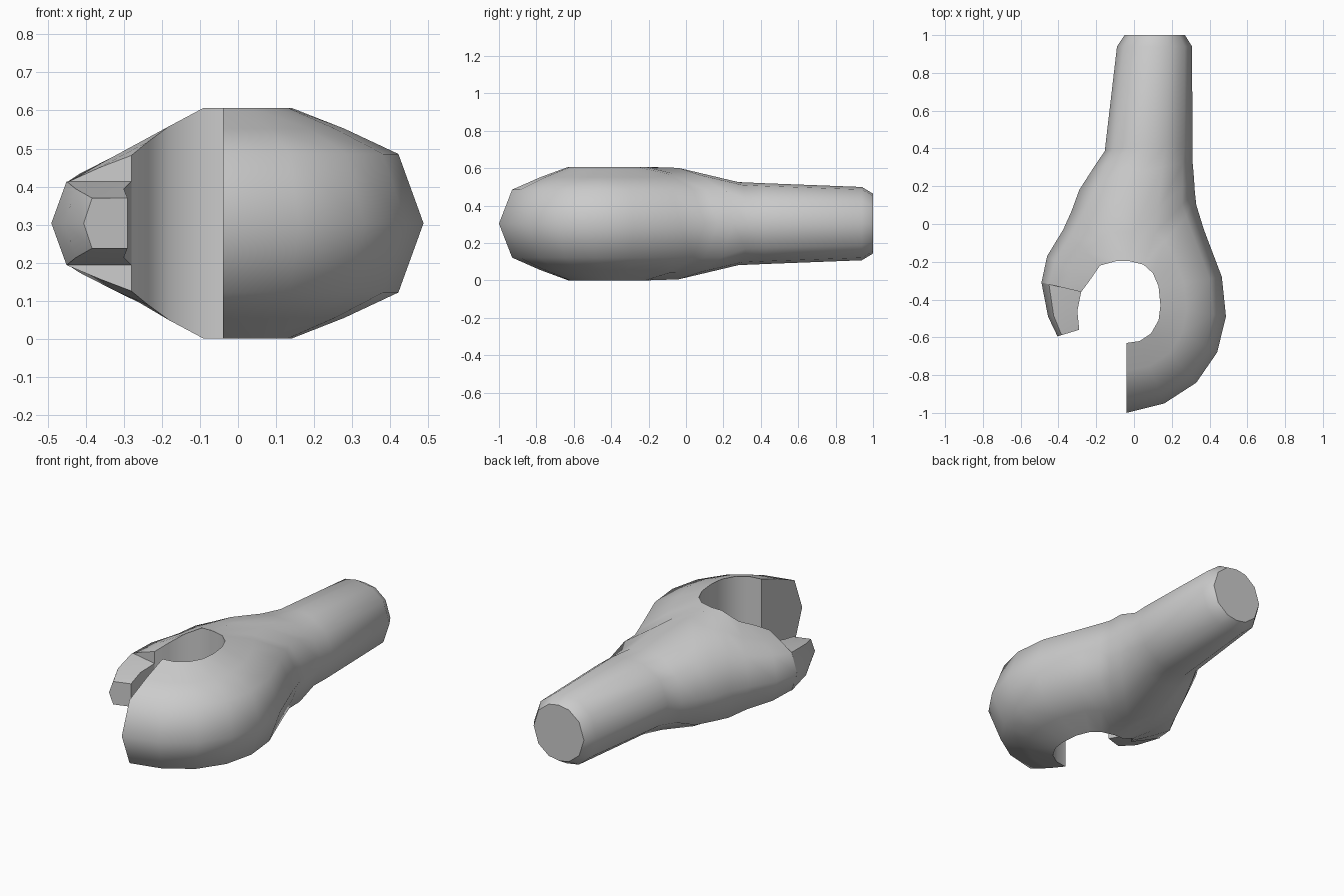
import bpy, bmesh, math

if "Cube" in bpy.data.objects:
    bpy.data.objects.remove(bpy.data.objects["Cube"])

MID = 0.304
FRAC = (0.0, 0.4, 0.81, 1.0)
ARM = (1.0, 0.82, 0.6, 0.0)      # section profile of the jaws
NECK = (1.0, 0.87, 0.6, 0.0)
ROUND = (1.0, 0.93, 0.6, 0.0)    # section profile of the handle
FLAT = (1.0, 1.0, 1.0, 0.0)      # section profile of the thin hook tip

# Stations: inner point, outer point, half height, profile
big_jaw = [
    ((-.04, -.63), (-.04, -1.0), .303, ARM),
    ((.03, -.62), (.16, -.95), .303, ARM),
    ((.09, -.58), (.33, -.84), .303, ARM),
    ((.13, -.51), (.44, -.68), .303, ARM),
    ((.14, -.43), (.487, -.49), .303, ARM),
    ((.13, -.33), (.465, -.28), .303, ARM),
    ((.10, -.26), (.37, -.03), .303, ARM),
    ((.05, -.215), (.33, .10), .303, NECK),
    ((-.03, -.195), (.322, .17), .303, NECK),
]
# Handle centre line, right edge, left edge
handle = [
    ((0, -.04), (.317, .25), (-.245, .25), .298, NECK),
    ((.04, .28), (.31, .33), (-.20, .32), .222, ROUND),
    ((.08, .42), (.31, .42), (-.155, .385), .216, ROUND),
    ((.10, .94), (.307, .94), (-.09, .94), .196, ROUND),
    ((.11, 1.0), (.27, 1.0), (-.05, 1.0), .16, ROUND),
]
small_jaw = [
    ((-.03, -.195), (-.29, .18), .303, NECK),
    ((-.09, -.195), (-.33, .07), .303, ARM),
    ((-.18, -.22), (-.375, -.03), .255, ARM),
    ((-.235, -.30), (-.46, -.17), .215, ARM),
    ((-.28, -.36), (-.49, -.31), .178, ARM),
    ((-.28, -.36), (-.49, -.31), .11, FLAT),
    ((-.30, -.46), (-.455, -.49), .09, FLAT),
    ((-.29, -.56), (-.405, -.595), .066, FLAT),
]

bm = bmesh.new()


def section(inner, outer, height, profile):
    pts = [(f, h * height) for f, h in zip(FRAC, profile)]
    pts += [(f, -h) for f, h in reversed(pts[:-1])]
    return [bm.verts.new((inner[0] + (outer[0] - inner[0]) * f,
                          inner[1] + (outer[1] - inner[1]) * f,
                          MID + h)) for f, h in pts]


def sweep(stations, wall):
    """Skin the half sections; wall lists the spans that border the hole."""
    rings = [section(*s) for s in stations]
    for i, (a, b) in enumerate(zip(rings, rings[1:])):
        for k in range(6):
            bm.faces.new((a[k], a[k + 1], b[k + 1], b[k]))
        if i in wall and stations[i][0] != stations[i + 1][0]:
            bm.faces.new((a[6], a[0], b[0], b[6]))
    for ring in (rings[0], rings[-1]):
        bm.faces.new(ring)


# Right half: large jaw into handle; left half: handle into small hooked jaw
right = big_jaw + [(c, r, h, p) for c, r, l, h, p in handle]
left = [(c, l, h, p) for c, r, l, h, p in reversed(handle)] + small_jaw
sweep(right, range(len(big_jaw) - 1))
sweep(left, range(len(handle), len(left)))

# Weld the halves and join the two end caps of the handle
bmesh.ops.remove_doubles(bm, verts=bm.verts, dist=0.0005)
caps = [f for f in bm.faces if all(v.co.y > .995 for v in f.verts)]
if len(caps) == 2:
    bmesh.ops.dissolve_faces(bm, faces=caps)
bmesh.ops.recalc_face_normals(bm, faces=bm.faces)

mesh = bpy.data.meshes.new("open_jaw_handle")
bm.to_mesh(mesh)
bm.free()
obj = bpy.data.objects.new("open_jaw_handle", mesh)
bpy.context.collection.objects.link(obj)
bpy.context.view_layer.objects.active = obj
obj.select_set(True)
bpy.ops.object.shade_smooth_by_angle(angle=math.radians(50))
